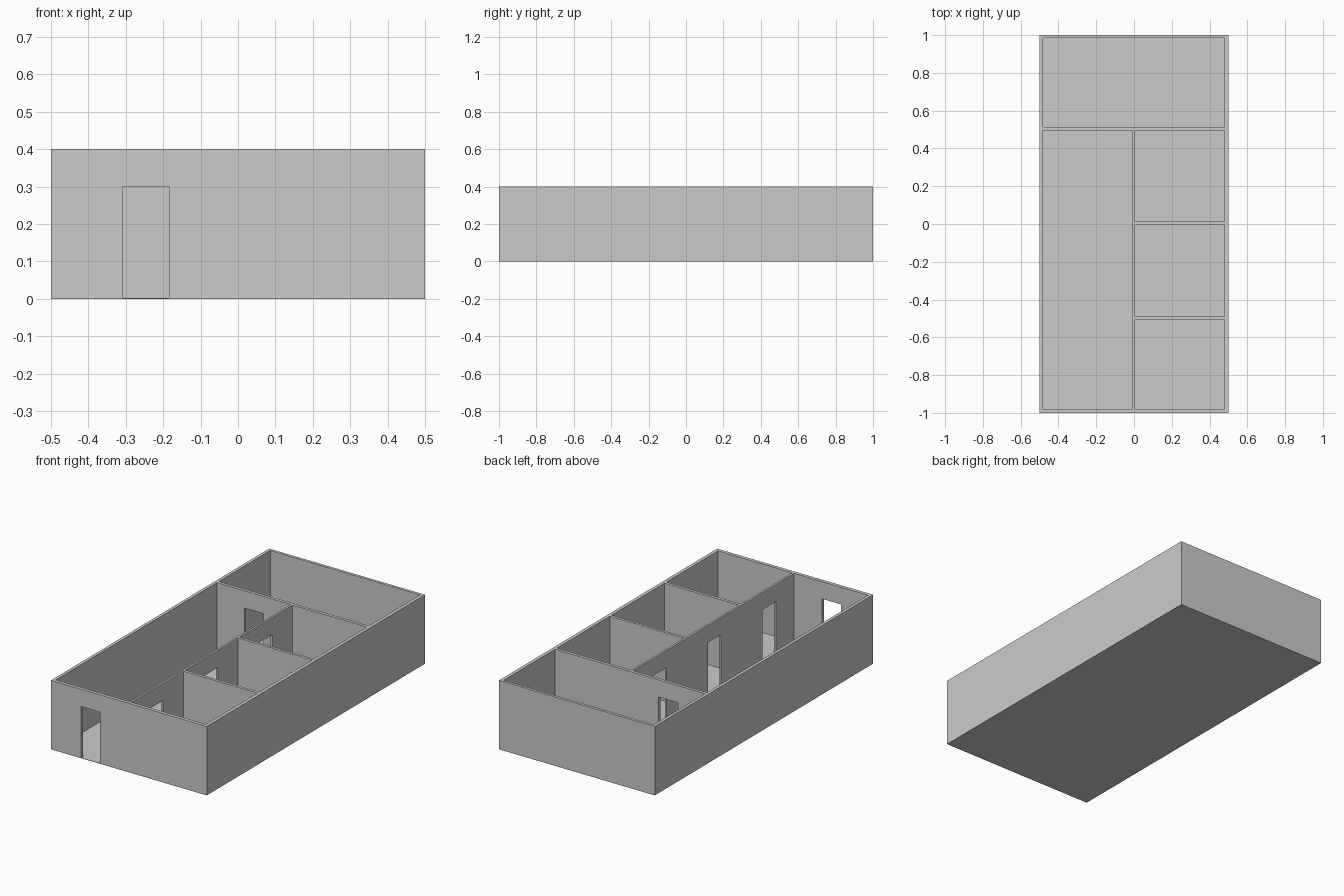
import bpy, bmesh
from mathutils import Matrix, Vector

if "Cube" in bpy.data.objects:
    bpy.data.objects.remove(bpy.data.objects["Cube"])

FLOOR, DOOR_TOP, TOP = 0.002, 0.3, 0.4


def boxes(name, spans, helper=False):
    """One object made of boxes given as (x0, x1, y0, y1, z0, z1)."""
    bm = bmesh.new()
    for x0, x1, y0, y1, z0, z1 in spans:
        centre = Vector((x0 + x1, y0 + y1, z0 + z1)) / 2
        size = Vector((x1 - x0, y1 - y0, z1 - z0))
        bmesh.ops.create_cube(bm, size=1, matrix=Matrix.LocRotScale(centre, None, size))
    mesh = bpy.data.meshes.new(name)
    bm.to_mesh(mesh)
    bm.free()
    ob = bpy.data.objects.new(name, mesh)
    bpy.context.collection.objects.link(ob)
    if helper:
        ob.hide_render = True
        ob.display_type = 'WIRE'
    return ob


def carve(target, cutter):
    mod = target.modifiers.new(cutter.name, 'BOOLEAN')
    mod.operation = 'DIFFERENCE'
    mod.solver = 'EXACT'
    mod.object = cutter


# Solid block that becomes the floor and walls
house = boxes("house_walls", [(-0.5, 0.5, -1, 1, 0, TOP)])

# Rooms: back room, long hall, three side rooms
plans = [(-0.482, 0.48, 0.514, 0.984),
         (-0.482, -0.008, -0.98, 0.496),
         (0.004, 0.48, 0.012, 0.496),
         (0.004, 0.48, -0.49, -0.004),
         (0.004, 0.48, -0.98, -0.507)]
rooms = boxes("room_cutter", [p + (FLOOR, TOP + 0.1) for p in plans], True)
carve(house, rooms)

# Doorways: front entrance, back room, one for each side room
doors = [(-0.307, -0.185, -1.02, -0.96),
         (-0.307, -0.185, 0.47, 0.54)]
doors += [(-0.03, 0.03, y - 0.061, y + 0.061) for y in (-0.752, -0.25, 0.25)]
doorways = boxes("doorway_cutter", [d + (FLOOR, DOOR_TOP) for d in doors], True)
carve(house, doorways)
